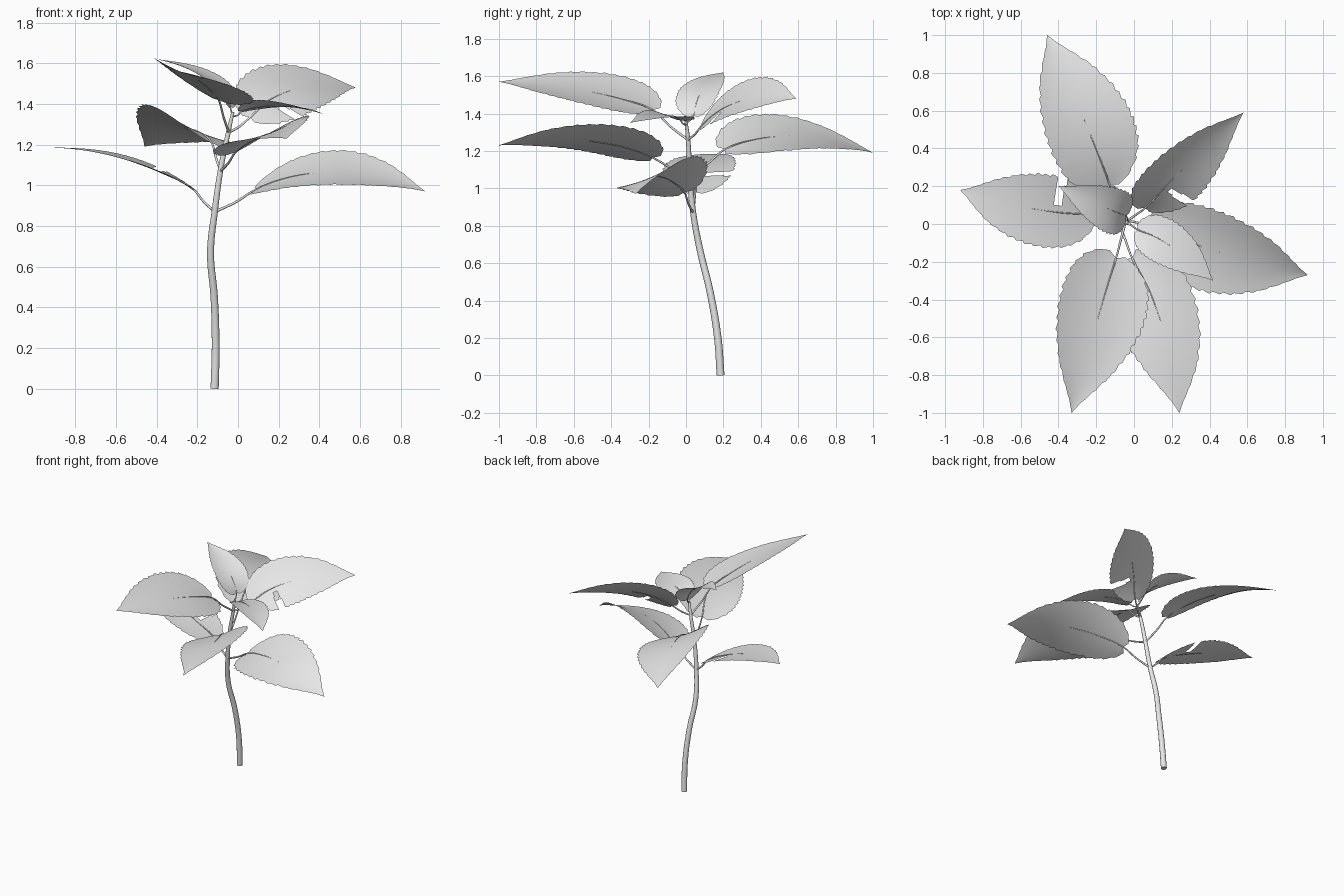
import bpy
import bmesh
from math import cos, sin, radians
from mathutils import Vector

cube = bpy.data.objects.get("Cube")
if cube:
    bpy.data.objects.remove(cube, do_unlink=True)

# One pale grey for the whole plant
grey = bpy.data.materials.new("pale_grey")
grey.use_nodes = True
grey.diffuse_color = (0.8, 0.8, 0.8, 1)
grey.node_tree.nodes["Principled BSDF"].inputs["Base Color"].default_value = (0.8, 0.8, 0.8, 1)

UP = Vector((0, 0, 1))
TEETH = 16
STEPS = 4
ROWS = TEETH * STEPS
HALF = 5   # columns on each side of the midrib
OUTLINE = [(0, 0.2), (0.03, 0.46), (0.1, 0.73), (0.2, 0.92), (0.33, 1), (0.47, 0.98),
           (0.62, 0.85), (0.76, 0.62), (0.87, 0.34), (0.94, 0.14), (1, 0.0)]


def width_at(t):
    for (a, wa), (b, wb) in zip(OUTLINE, OUTLINE[1:]):
        if t <= b:
            return wa + (wb - wa) * (t - a) / (b - a)
    return 0


def arc(base, mid, tip):
    """Curve through three points, giving position and direction."""
    b, m, e = Vector(base), Vector(mid), Vector(tip)
    c = 2 * m - (b + e) / 2

    def at(t):
        pos = b * (1 - t) ** 2 + c * 2 * t * (1 - t) + e * t * t
        return pos, ((c - b) * (1 - t) + (e - c) * t).normalized()
    return at


def tube(name, points, sides=3):
    """Smooth tapered tube through (position, radius) pairs."""
    curve = bpy.data.curves.new(name, 'CURVE')
    curve.dimensions = '3D'
    curve.bevel_depth = 1
    curve.bevel_resolution = sides
    curve.resolution_u = 6
    curve.use_fill_caps = True
    spline = curve.splines.new('BEZIER')
    spline.bezier_points.add(len(points) - 1)
    for p, (pos, radius) in zip(spline.bezier_points, points):
        p.co = pos
        p.radius = radius
        p.handle_left_type = p.handle_right_type = 'AUTO'
    curve.materials.append(grey)
    obj = bpy.data.objects.new(name, curve)
    bpy.context.collection.objects.link(obj)
    bpy.ops.object.select_all(action='DESELECT')
    obj.select_set(True)
    bpy.context.view_layer.objects.active = obj
    bpy.ops.object.convert(target='MESH')
    bpy.ops.object.shade_smooth_by_angle(angle=radians(50))


def leaf(name, root, base, mid, tip, half_width, roll, cup=0.1, bite=None):
    """Toothed blade bent along its midrib, plus its stalk."""
    at = arc(base, mid, tip)
    roll = radians(roll)
    bm = bmesh.new()
    grid = []
    for i in range(ROWS + 1):
        t = i / ROWS
        pos, along = at(t)
        flat = along.cross(UP).normalized()
        up = flat.cross(along)
        side = flat * cos(roll) + up * sin(roll)
        normal = up * cos(roll) - flat * sin(roll)
        tooth = 0.98 + 0.08 * (i % STEPS) / STEPS
        row = []
        for j in range(-HALF, HALF + 1):
            u = j / HALF
            w = half_width * width_at(t) * (tooth if abs(j) == HALF else 1)
            lobe = along * (-0.1 * half_width * abs(u) * (1 - t) ** 5)
            row.append(bm.verts.new(pos + side * u * w + normal * cup * u * u * w + lobe))
        grid.append(row)
    for i in range(ROWS):
        for j in range(2 * HALF):
            # The bite widens from near the midrib to the right-hand edge
            reach = (j - HALF) / HALF
            if bite and reach > 0.15 and abs((i + 0.5) / ROWS - bite) < 0.02 + 0.025 * reach:
                continue
            bm.faces.new((grid[i][j], grid[i][j + 1], grid[i + 1][j + 1], grid[i + 1][j]))
    bmesh.ops.remove_doubles(bm, verts=grid[-1], dist=0.0001)
    bmesh.ops.delete(bm, geom=[v for v in bm.verts if not v.link_faces], context='VERTS')
    for f in bm.faces:
        f.smooth = True
    mesh = bpy.data.meshes.new(name)
    bm.to_mesh(mesh)
    bm.free()
    mesh.materials.append(grey)
    bpy.context.collection.objects.link(bpy.data.objects.new(name, mesh))

    # Stalk rises from the stem and fades into the midrib
    thick = 0.007 if half_width > 0.15 else 0.005
    root = Vector(root)
    halfway = (root + Vector(base)) / 2 - UP * 0.008
    tube(name + "_stalk", [(root, thick), (halfway, thick * 0.85), (base, thick * 0.7),
                           (at(0.25)[0], thick * 0.45), (at(0.47)[0], thick * 0.25)], 2)


# Leaning stem
tube("stem", [(Vector(p), r) for p, r in [
    ((-0.115, 0.185, 0), 0.021), ((-0.11, 0.17, 0.2), 0.020), ((-0.117, 0.128, 0.45), 0.019),
    ((-0.135, 0.075, 0.67), 0.018), ((-0.113, 0.037, 0.88), 0.016), ((-0.085, 0.02, 1.08), 0.014),
    ((-0.05, 0.012, 1.25), 0.012), ((-0.025, 0.0, 1.36), 0.008)]])

# Lowest pair
leaf("lower_left_leaf", (-0.113, 0.037, 0.87), (0.09, -0.01, 0.98), (0.48, -0.16, 1.065),
     (0.92, -0.27, 0.97), 0.23, -22)
leaf("lower_right_leaf", (-0.113, 0.037, 0.87), (-0.22, 0.05, 0.98), (-0.56, 0.085, 1.13),
     (-0.92, 0.18, 1.185), 0.19, 0, 0.05, 0.28)

# Middle pair
leaf("middle_back_leaf", (-0.085, 0.02, 1.07), (-0.13, 0.21, 1.21), (-0.275, 0.58, 1.28),
     (-0.46, 1, 1.19), 0.25, -22)
leaf("middle_front_leaf", (-0.085, 0.02, 1.07), (-0.01, -0.18, 1.165), (0.15, -0.54, 1.255),
     (0.24, -1, 1.23), 0.225, -18)

# Upper pair
leaf("upper_front_leaf", (-0.045, 0.01, 1.26), (-0.095, -0.18, 1.42), (-0.2, -0.53, 1.52),
     (-0.33, -1, 1.57), 0.245, 19)
leaf("upper_back_leaf", (-0.045, 0.01, 1.26), (0.06, 0.085, 1.335), (0.27, 0.3, 1.47),
     (0.58, 0.59, 1.48), 0.185, -38, 0.1, 0.27)

# Young pair at the top
leaf("young_left_leaf", (-0.025, 0, 1.34), (0.02, -0.03, 1.365), (0.2, -0.12, 1.39),
     (0.42, -0.3, 1.35), 0.12, 8)
leaf("young_right_leaf", (-0.025, 0, 1.35), (-0.04, 0.04, 1.39), (-0.155, 0.09, 1.53),
     (-0.4, 0.2, 1.62), 0.12, 0, 0.15)
